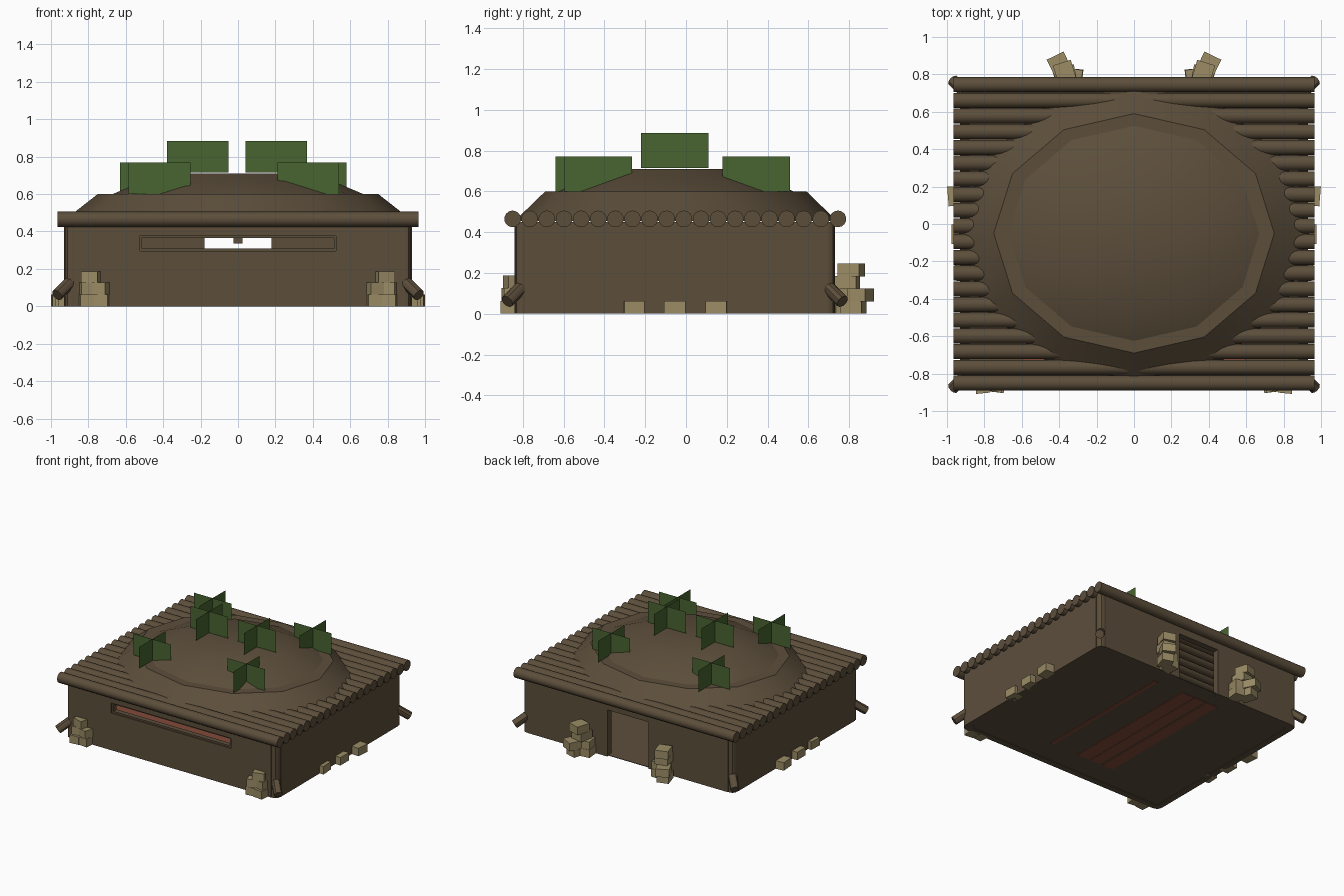
import bpy, bmesh, math, random
from mathutils import Vector, Matrix

if "Cube" in bpy.data.objects:
    bpy.data.objects.remove(bpy.data.objects["Cube"])

random.seed(4)


def srgb(r, g, b):
    return tuple(((c / 255 + 0.055) / 1.055) ** 2.4 for c in (r, g, b)) + (1.0,)


def material(name, rgb):
    m = bpy.data.materials.new(name)
    m.diffuse_color = srgb(*rgb)
    m.use_nodes = True
    m.node_tree.nodes["Principled BSDF"].inputs["Base Color"].default_value = m.diffuse_color
    return m


WOOD = material("earth brown", (92, 78, 59))
TAN = material("sandbag tan", (155, 140, 102))
GREEN = material("leaf green", (72, 100, 48))
RED = material("red brown", (130, 74, 58))


def finish(name, bm, mat, smooth=False):
    me = bpy.data.meshes.new(name)
    bm.to_mesh(me)
    bm.free()
    ob = bpy.data.objects.new(name, me)
    bpy.context.collection.objects.link(ob)
    me.materials.append(mat)
    if smooth:
        bpy.ops.object.select_all(action='DESELECT')
        ob.select_set(True)
        bpy.context.view_layer.objects.active = ob
        bpy.ops.object.shade_smooth_by_angle(angle=math.radians(36))
    return ob


def add_box(bm, x0, x1, y0, y1, z0, z1, turn=0.0):
    c = Vector(((x0 + x1) / 2, (y0 + y1) / 2, (z0 + z1) / 2))
    m = (Matrix.Translation(c) @ Matrix.Rotation(turn, 4, 'Z')
         @ Matrix.Diagonal((x1 - x0, y1 - y0, z1 - z0, 1)))
    bmesh.ops.create_cube(bm, size=1, matrix=m)


def boxes(name, mat, items):
    bm = bmesh.new()
    for it in items:
        add_box(bm, *it)
    return finish(name, bm, mat)


def add_log(bm, a, b, r, sides=12):
    a, b = Vector(a), Vector(b)
    d = b - a
    m = Matrix.Translation((a + b) / 2) @ d.to_track_quat('Z', 'Y').to_matrix().to_4x4()
    bmesh.ops.create_cone(bm, cap_ends=True, segments=sides, radius1=r, radius2=r,
                          depth=d.length, matrix=m)


F, B, W, T, H = -0.84, 0.73, 0.93, 0.05, 0.45   # front, back, half width, wall, height

# Walls, leaving a firing slit at the front and a doorway at the back
boxes("front_wall", WOOD, [
    (-0.88, 0.88, F, F + T, 0, 0.295), (-0.88, 0.88, F, F + T, 0.375, H),
    (-0.88, -0.525, F, F + T, 0.295, 0.375), (0.525, 0.88, F, F + T, 0.295, 0.375)])
boxes("back_wall", WOOD, [
    (-0.88, -0.18, B - T, B, 0, H), (0.18, 0.88, B - T, B, 0, H),
    (-0.18, 0.18, B - T, B, 0.37, H)])
boxes("side_walls", WOOD, [(s * W - T / 2 - s * T / 2, s * W + T / 2 - s * T / 2,
                            F + T, B - T, 0, H) for s in (-1, 1)])
boxes("slit_frame", WOOD, [
    (-0.525, 0.525, F + 0.01, F + T, 0.295, 0.308), (-0.525, 0.525, F + 0.01, F + T, 0.364, 0.375),
    (-0.525, -0.512, F + 0.01, F + T, 0.308, 0.364), (0.512, 0.525, F + 0.01, F + T, 0.308, 0.364)])

# Floor, red boards below it and a ledge behind the slit
boxes("floor", WOOD, [(-0.9, 0.9, F + 0.03, B - 0.01, 0.004, 0.008)])
boxes("floor_boards", RED, [(0.26, 0.29, -0.6, 0.58, 0, 0.004), (-0.08, 0.03, -0.6, 0.58, 0, 0.004),
                            (-0.18, -0.09, -0.6, 0.58, 0, 0.004), (-0.3, -0.2, -0.6, 0.58, 0, 0.004)])
boxes("slit_ledge", RED, [(-0.6, 0.6, F + T, -0.62, 0.26, 0.29)])
boxes("ceiling_peg", WOOD, [(-0.025, 0.025, -0.075, -0.025, 0.335, 0.44)])

# Corner posts and slanted stakes
posts, stakes = bmesh.new(), bmesh.new()
for sx in (-1, 1):
    for y, sy in ((F, -1), (B, 1)):
        add_log(posts, (sx * 0.89, y - sy * 0.04, 0), (sx * 0.89, y - sy * 0.04, H), 0.038, 10)
        add_log(stakes, (sx * 0.86, y - sy * 0.07, 0.165), (sx * 0.967, y + sy * 0.037, 0.06), 0.033, 10)
finish("corner_posts", posts, WOOD, True)
finish("corner_stakes", stakes, WOOD, True)

# Roof of parallel logs
bm = bmesh.new()
for i in range(20):
    y = -0.85 + i * 1.595 / 19
    add_log(bm, (-0.965, y, 0.465), (0.965, y, 0.465), 0.041, 14)
finish("roof_logs", bm, WOOD, True)


# Earth mound in two tapered twelve-sided layers
def mound(name, rings):
    bm = bmesh.new()
    loops = []
    for rx, ry, z in rings:
        loops.append([bm.verts.new((rx * math.sin(k * math.pi / 6),
                                    -0.05 + ry * math.cos(k * math.pi / 6), z)) for k in range(12)])
    for a, b in zip(loops, loops[1:]):
        for k in range(12):
            bm.faces.new((a[k], b[k], b[(k + 1) % 12], a[(k + 1) % 12]))
    bm.faces.new(loops[-1])
    bmesh.ops.recalc_face_normals(bm, faces=bm.faces)
    # the open bottom leaves the outward side ambiguous: make the cap face up
    bm.faces.ensure_lookup_table()
    if bm.faces[-1].normal.z < 0:
        bmesh.ops.reverse_faces(bm, faces=bm.faces)
    finish(name, bm, WOOD, True)


mound("lower_mound", [(0.935, 0.79, 0.455), (0.75, 0.64, 0.60)])
mound("upper_mound", [(0.67, 0.575, 0.60), (0.41, 0.355, 0.71)])

# Shrubs of two crossed sheets
bm = bmesh.new()
for x, y, z in ((-0.215, -0.055, 0.715), (0.205, -0.055, 0.715), (-0.42, -0.475, 0.60),
                (0.375, -0.43, 0.60), (-0.465, 0.345, 0.60), (0.415, 0.345, 0.60)):
    for dx, dy in ((0.165, 0), (0, 0.165)):
        bm.faces.new([bm.verts.new((x + s * dx, y + s * dy, z + h))
                      for s, h in ((-1, 0), (1, 0), (1, 0.17), (-1, 0.17))])
finish("shrubs", bm, GREEN)


# Sandbags: centre x, y, bottom z, size x, size y, turn; mirrored left and right
def bags(name, items, h=0.063):
    out = []
    for s in (-1, 1):
        for x, y, z, w, d, t in items:
            out.append((s * x - w / 2, s * x + w / 2, y - d / 2, y + d / 2, z, z + h, s * t))
    boxes(name, TAN, out)


bags("front_sandbags", [
    (0.73, -0.86, 0, 0.075, 0.08, 0.1), (0.81, -0.865, 0, 0.075, 0.08, -0.1),
    (0.745, -0.855, 0.063, 0.10, 0.07, 0.35), (0.81, -0.85, 0.063, 0.07, 0.07, -0.2),
    (0.785, -0.85, 0.124, 0.09, 0.07, 0.3)])
bags("door_sandbags", [
    (0.32, 0.78, 0, 0.09, 0.10, 0.1), (0.39, 0.82, 0, 0.09, 0.11, -0.3),
    (0.40, 0.855, 0.061, 0.10, 0.10, -0.45), (0.33, 0.78, 0.061, 0.10, 0.10, 0.15),
    (0.36, 0.79, 0.122, 0.10, 0.11, -0.2), (0.37, 0.81, 0.183, 0.10, 0.11, -0.3)])
bags("side_sandbags", [
    (0.92, -0.255, 0, 0.08, 0.10, 0.06), (0.935, -0.055, 0, 0.08, 0.105, 0.0),
    (0.955, 0.15, 0, 0.08, 0.105, -0.08)])
